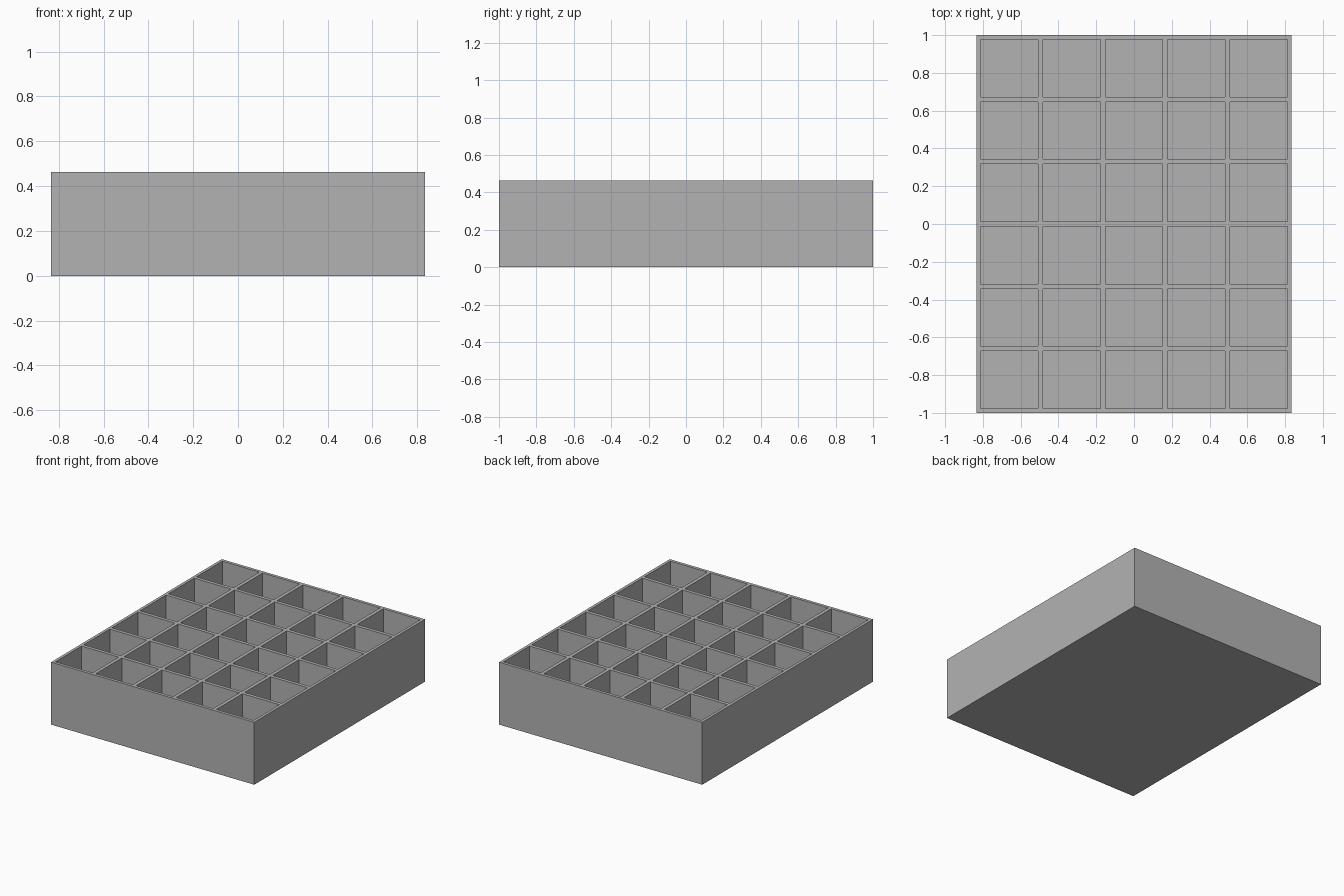
import bpy
import bmesh
from mathutils import Matrix, Vector

if "Cube" in bpy.data.objects:
    bpy.data.objects.remove(bpy.data.objects["Cube"], do_unlink=True)

COLS, ROWS = 5, 6
PITCH, CELL = 0.33, 0.304
WIDTH, DEPTH, HEIGHT = 1.667, 2.0, 0.463
FLOOR = 0.025

grey = bpy.data.materials.new("plain grey")
grey.use_nodes = True
colour = (0.45, 0.45, 0.45, 1)
grey.diffuse_color = colour
grey.node_tree.nodes["Principled BSDF"].inputs["Base Color"].default_value = colour


def edges(count, half):
    """Outer edge, both sides of every compartment, outer edge."""
    inner = []
    for i in range(count):
        centre = (i - (count - 1) / 2) * PITCH
        inner += [centre - CELL / 2, centre + CELL / 2]
    return [-half] + inner + [half]


# Top grid: odd rows and columns meet at the compartment openings
xs, ys = edges(COLS, WIDTH / 2), edges(ROWS, DEPTH / 2)
bm = bmesh.new()
grid = [[bm.verts.new((x, y, HEIGHT)) for y in ys] for x in xs]
openings = []
for i in range(len(xs) - 1):
    for j in range(len(ys) - 1):
        face = bm.faces.new((grid[i][j], grid[i + 1][j],
                             grid[i + 1][j + 1], grid[i][j + 1]))
        if i % 2 and j % 2:
            openings.append(face)

# Outer walls and underside
rim = [e for e in bm.edges if e.is_boundary]
skirt = bmesh.ops.extrude_edge_only(bm, edges=rim)["geom"]
for v in skirt:
    if isinstance(v, bmesh.types.BMVert):
        v.co.z = 0
bmesh.ops.holes_fill(bm, edges=[e for e in bm.edges if e.is_boundary], sides=0)

# Compartments pushed down to the thin floor
for face in openings:
    pushed = bmesh.ops.extrude_discrete_faces(bm, faces=[face])["faces"][0]
    for v in pushed.verts:
        v.co.z = FLOOR

# Merge the flat rim and walls into clean faces
bmesh.ops.dissolve_limit(bm, angle_limit=0.01, verts=bm.verts[:], edges=bm.edges[:])
bmesh.ops.recalc_face_normals(bm, faces=bm.faces[:])

mesh = bpy.data.meshes.new("compartment_tray")
bm.to_mesh(mesh)
bm.free()
mesh.materials.append(grey)
tray = bpy.data.objects.new("compartment_tray", mesh)
bpy.context.collection.objects.link(tray)
